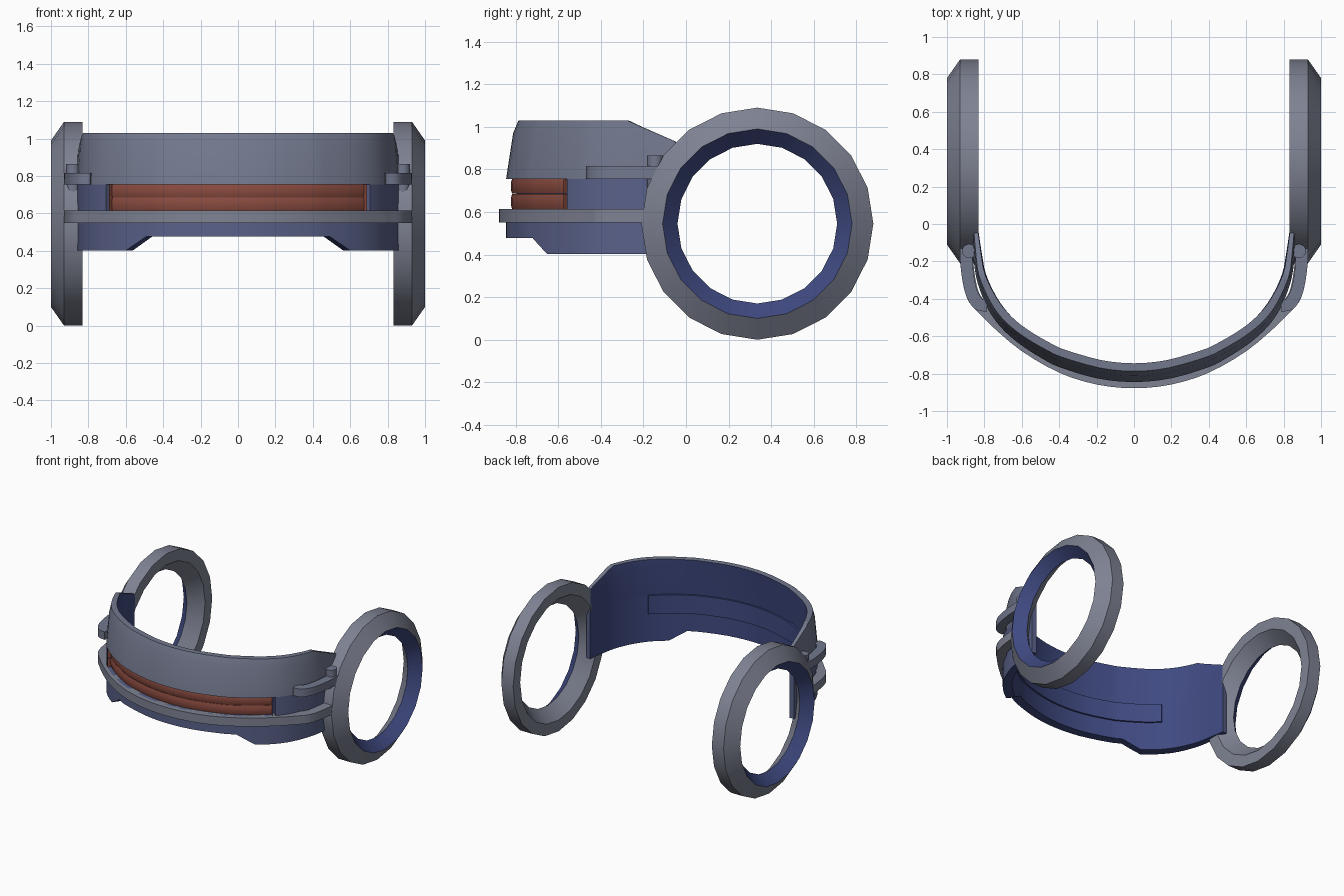
import bpy, bmesh, math
from mathutils import Vector, Matrix

if "Cube" in bpy.data.objects:
    bpy.data.objects.remove(bpy.data.objects["Cube"])


def material(name, *rgb):
    m = bpy.data.materials.new(name)
    m.diffuse_color = (*rgb, 1)
    m.use_nodes = True
    m.node_tree.nodes["Principled BSDF"].inputs["Base Color"].default_value = m.diffuse_color
    return m


red = material("red_lens", .25, .07, .05)
steel = material("blue_grey", .17, .19, .27)
light = material("light_blue_grey", .21, .225, .29)
dusk = material("dusk_blue", .10, .12, .25)
navy = material("navy_inside", .05, .068, .22)


def finish(name, bm, mats, angle=32):
    bmesh.ops.recalc_face_normals(bm, faces=bm.faces)
    me = bpy.data.meshes.new(name)
    bm.to_mesh(me)
    bm.free()
    me.shade_smooth()
    me.set_sharp_from_angle(angle=math.radians(angle))
    ob = bpy.data.objects.new(name, me)
    bpy.context.collection.objects.link(ob)
    for m in mats:
        me.materials.append(m)
    return ob


def spline(pts, n=3):
    """Smooth curve through plan points."""
    p = [Vector(a) for a in pts]
    p = [2 * p[0] - p[1]] + p + [2 * p[-1] - p[-2]]
    out = []
    for i in range(1, len(p) - 2):
        a, b, c, d = p[i - 1:i + 3]
        for k in range(n):
            t = k / n
            out.append(0.5 * (2 * b + (c - a) * t + (2 * a - 5 * b + 4 * c - d) * t * t
                              + (3 * b - a - 3 * c + d) * t ** 3))
    return out + [p[-2]]


def mirrored(half):
    return [(-x, y) for x, y in half[:0:-1]] + half


def clip_x(path, lo, hi):
    """Portion of a path between two x values, with exact ends."""
    out = [path[0]] if lo <= path[0].x else []
    for a, b in zip(path, path[1:]):
        for v in (lo, hi):
            if a.x < v < b.x:
                out.append(a.lerp(b, (v - a.x) / (b.x - a.x)))
        if lo <= b.x <= hi:
            out.append(b)
    return sorted(out, key=lambda q: q.x)


def sweep(name, path, section, mats, inner=()):
    """Sweep (inward offset, z) points along a plan path; 'inner' edges use the second material."""
    bm = bmesh.new()
    rings = []
    for i, p in enumerate(path):
        t = (path[min(i + 1, len(path) - 1)] - path[max(i - 1, 0)]).normalized()
        nrm = Vector((-t.y, t.x))
        rings.append([bm.verts.new((*(p + nrm * o), z)) for o, z in section(p)])
    for a, b in zip(rings, rings[1:]):
        for k in range(len(a)):
            j = (k + 1) % len(a)
            f = bm.faces.new((a[k], a[j], b[j], b[k]))
            f.material_index = int(k in inner)
    bm.faces.new(rings[0])
    bm.faces.new(rings[-1][::-1])
    return finish(name, bm, mats)


def ramp(v, a, b, fa, fb):
    t = max(0, min(1, (v - a) / (b - a)))
    return fa + (fb - fa) * t


def thick(p):
    return ramp(p.y, -0.5, -0.05, 0.065, 0.035)


def box(o0, o1, z0, z1):
    return lambda p: [(o0, z0), (o0, z1), (o1, z1), (o1, z0)]


band = spline(mirrored([(0, -.845), (.2, -.825), (.4, -.765), (.49, -.72), (.6, -.65), (.69, -.575),
                        (.76, -.49), (.81, -.39), (.845, -.28), (.86, -.16), (.87, -.05)]))


# Upper visor band, leaning inward and dropping at the ends
def upper(p):
    top = ramp(p.y, -.28, -.05, 1.03, .93)
    s = ramp(p.y, -.8, -.25, 1, .25)
    th = thick(p)
    mid = top - .06
    return [(0, .755), (.033 * s, mid), (.058 * s, top), (.058 * s + th * .65, top),
            (.033 * s + th * .9, mid), (th, .755)]


sweep("visor_upper_band", band, upper, [steel, navy], (3, 4, 5))


# Lower visor band with deeper side tabs
def lower(p):
    z = ramp(abs(p.x), .49, .6, .477, .402)
    return [(0, z), (0, .615), (thick(p), .615), (thick(p), z)]


sweep("visor_lower_band", band, lower, [dusk, navy], (2, 3))

# Solid side walls either side of the slot
for side, lo, hi in (("left", -2, -.705), ("right", .705, 2)):
    sweep("visor_wall_" + side, clip_x(band, lo, hi),
          lambda p: [(0, .615), (0, .755), (thick(p), .755), (thick(p), .615)], [dusk, navy], (2,))

# Slot backing panel, slightly proud of the inner surface
sweep("slot_backing", clip_x(band, -.72, .72), box(.05, .078, .615, .755), [navy])

# Two red lens bars in the slot
bars = clip_x(band, -.69, .69)
for name, z0, z1 in (("lens_bar_lower", .615, .684), ("lens_bar_upper", .686, .755)):
    sweep(name, bars, lambda p: [(.055, z0), (.028, z0), (.022, z0 + .02), (.022, z1 - .02),
                                 (.028, z1), (.055, z1)], [red])

# Full-width rib that hooks onto the ear rings
rib = spline(mirrored([(0, -.878), (.2, -.858), (.4, -.795), (.6, -.68), (.75, -.555), (.82, -.485),
                       (.88, -.42), (.91, -.34), (.928, -.22), (.93, -.13)]))
sweep("visor_rib", rib, box(0, .07, .55, .615), [light])

# Short upper clips on each side
clip = [(.79, -.47), (.85, -.455), (.89, -.40), (.912, -.33), (.928, -.22), (.93, -.13)]
sweep("upper_clip_right", spline(clip), box(0, .065, .755, .815), [steel])
sweep("upper_clip_left", spline([(-x, y) for x, y in clip[::-1]]), box(0, .065, .755, .815), [steel])

# Ear rings (ridged outer side, bevelled inner side) and hinge pins
N = 20
profile = ((.545, .832), (.545, .93), (.445, 1.0), (.375, .925), (.46, .832))
for side, s in (("left", -1), ("right", 1)):
    bm = bmesh.new()
    loops = [[bm.verts.new((s * x, .335 + r * math.sin(2 * math.pi * i / N),
                            .545 + r * math.cos(2 * math.pi * i / N))) for i in range(N)]
             for r, x in profile]
    for k, (a, b) in enumerate(zip(loops, loops[1:] + loops[:1])):
        for i in range(N):
            j = (i + 1) % N
            f = bm.faces.new((a[i], a[j], b[j], b[i]))
            f.material_index = int(k == 2)
    finish("ear_ring_" + side, bm, [light, navy], 40)

    bm = bmesh.new()
    bmesh.ops.create_cone(bm, cap_ends=True, segments=12, radius1=.038, radius2=.038, depth=.36,
                          matrix=Matrix.Translation((s * .882, -.145, .685)))
    finish("hinge_pin_" + side, bm, [steel])
